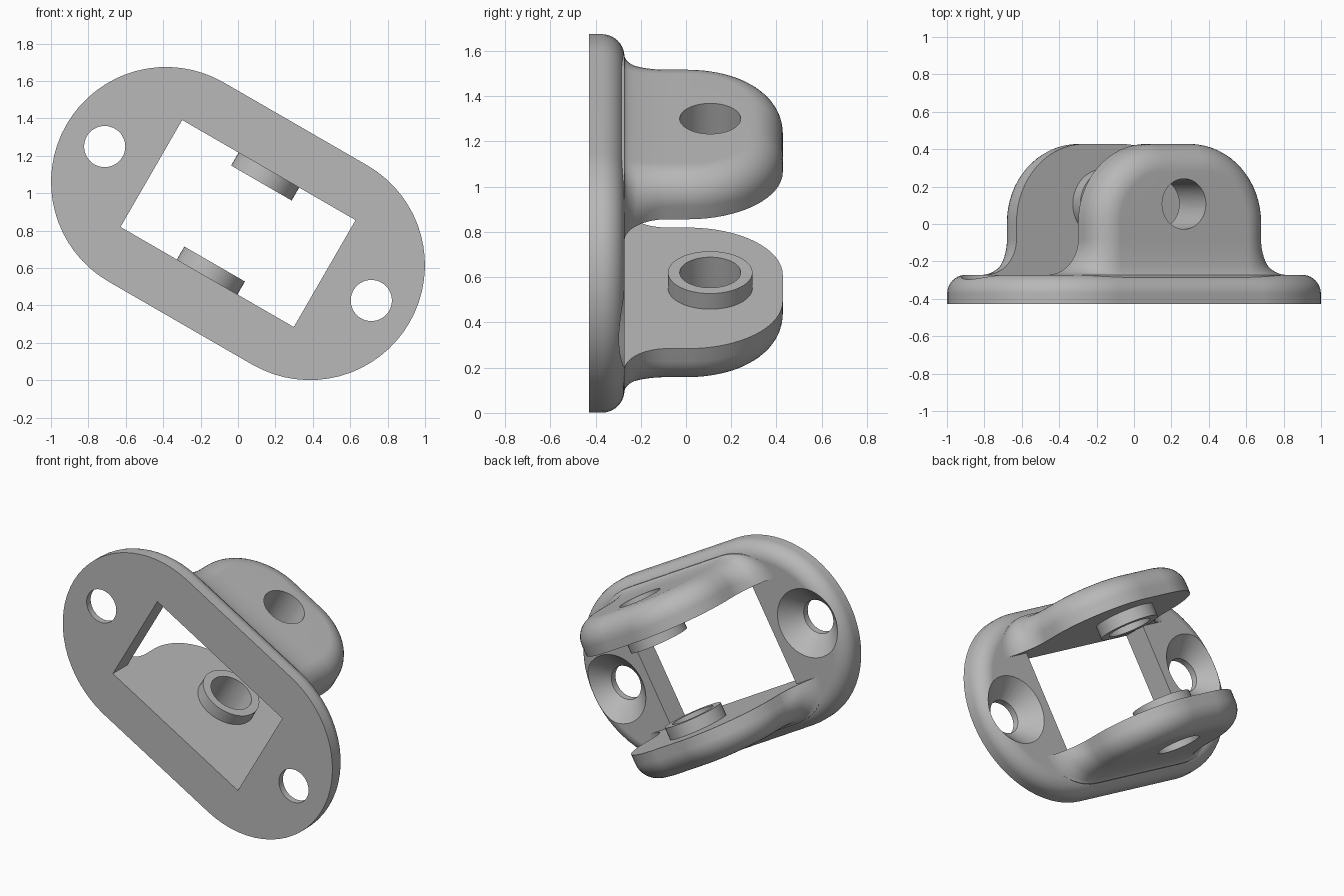
import bpy, bmesh
from math import sin, cos, pi, radians, sqrt
from mathutils import Matrix

cube = bpy.data.objects.get("Cube")
if cube:
    bpy.data.objects.remove(cube, do_unlink=True)

# Local frame: x along the plate, y depth, z across; then tilted about y
TILT = Matrix.Translation((0, 0, 0.8375)) @ Matrix.Rotation(radians(30), 4, 'Y')
FRONT, BACK, TIP = -0.428, -0.272, 0.428
HALF_U, HALF_V, EAR_OUT = 0.535, 0.33, 0.535
PIN_Y, PIN_R, BOSS_R = 0.107, 0.135, 0.187
SCREW_U = 0.823

grey = bpy.data.materials.new("satin_grey")
grey.use_nodes = True
COLOUR = (0.48, 0.48, 0.48, 1)
grey.diffuse_color = COLOUR
grey.node_tree.nodes["Principled BSDF"].inputs["Base Color"].default_value = COLOUR


def make(name, bm, flip=False):
    if flip:
        bm.transform(Matrix.Scale(-1, 4, (0, 0, 1)))
    bmesh.ops.recalc_face_normals(bm, faces=bm.faces)
    bm.transform(TILT)
    mesh = bpy.data.meshes.new(name)
    bm.to_mesh(mesh)
    bm.free()
    mesh.materials.append(grey)
    obj = bpy.data.objects.new(name, mesh)
    bpy.context.collection.objects.link(obj)
    return obj


def select(obj):
    bpy.ops.object.select_all(action='DESELECT')
    obj.select_set(True)
    bpy.context.view_layer.objects.active = obj


def cut(obj, cutter):
    cutter.hide_render = True
    select(obj)
    mod = obj.modifiers.new("cut", 'BOOLEAN')
    mod.operation, mod.solver, mod.object = 'DIFFERENCE', 'EXACT', cutter
    bpy.ops.object.modifier_apply(modifier=mod.name)
    bpy.data.objects.remove(cutter, do_unlink=True)


def smooth(obj):
    select(obj)
    bpy.ops.object.shade_smooth_by_angle(angle=radians(32))
    mod = obj.modifiers.new("even_normals", 'WEIGHTED_NORMAL')
    mod.keep_sharp = True


def loft(bm, rings, closed=False):
    """Skin closed loops of points; cap the ends, or join last to first."""
    vs = [[bm.verts.new(p) for p in ring] for ring in rings]
    n = len(vs[0])
    pairs = list(zip(vs, vs[1:])) + ([(vs[-1], vs[0])] if closed else [])
    for a, b in pairs:
        for i in range(n):
            j = (i + 1) % n
            bm.faces.new((a[i], a[j], b[j], b[i]))
    if not closed:
        bm.faces.new(vs[0])
        bm.faces.new(vs[-1])
    return bm


def circle(r, n=48):
    return [(r * cos(2 * pi * i / n), r * sin(2 * pi * i / n)) for i in range(n)]


def stadium(r, half, n=32):
    pts = []
    for side in (1, -1):
        for i in range(n + 1):
            a = -pi / 2 + pi * i / n
            pts.append((side * (half + r * cos(a)), side * r * sin(a)))
    return pts


# Base plate: stadium with a rounded back edge
R = 0.1
levels = [(0, FRONT)] + [(R * (1 - cos(a)), BACK - R + R * sin(a))
                         for a in [pi / 2 * i / 10 for i in range(11)]]
plate = make("base_plate", loft(bmesh.new(), [
    [(u, y, v) for u, v in stadium(0.615 - d, 0.444)] for d, y in levels]))

# Rectangular opening
bm = bmesh.new()
bmesh.ops.create_cube(bm, size=1)
bm.transform(Matrix.Diagonal((2 * HALF_U, 2, 2 * HALF_V, 1)))
cut(plate, make("opening_cutter", bm))

# Countersunk screw holes
for side in (1, -1):
    steps = [(0.11, -0.6), (0.11, -0.385), (0.225, BACK), (0.265, BACK + 0.04)]
    cut(plate, make("screw_cutter", loft(bmesh.new(), [
        [(side * SCREW_U + u, y, v) for u, v in circle(r)] for r, y in steps])))
smooth(plate)


def ear_profile():
    """Half outline from base to tip: u, y, rim normal, flare amount."""
    flare, corner, n = 0.19, 0.42, 16
    pts = [(HALF_U + flare, BACK - 0.03, 1, 0, flare)]
    for i in range(n + 1):
        a = pi / 2 * i / n
        u = HALF_U + flare * (1 - sin(a))
        pts.append((u, BACK + flare * (1 - cos(a)), 1, 0, u - HALF_U))
    for i in range(n + 1):
        a = pi / 2 * i / n
        pts.append((HALF_U - corner * (1 - cos(a)), TIP - corner * (1 - sin(a)),
                    cos(a), sin(a), 0))
    return pts


def ear_section(u, y, nu, ny, f, side, n=10):
    """Points across the rim, from the inner face round to the outer face."""
    outer, rim = EAR_OUT + 0.15 * f, 0.14 + f
    depth = min(rim, outer - HALF_V - 0.005)
    pts = [(side * u, y, HALF_V)]
    for k in range(n + 1):
        a = pi / 2 * k / n
        d = rim * (1 - cos(a))
        pts.append((side * (u - nu * d), y - ny * d, outer - depth * (1 - sin(a))))
    return pts


# Two ears with flared feet, rounded outer rims and raised bosses
for name, flip in (("upper", False), ("lower", True)):
    bm = bmesh.new()
    rings = []
    for p in ear_profile():
        right = ear_section(*p, 1)
        left = ear_section(*p, -1)
        rings.append(right + left[::-1])
    loft_rings = rings
    vs = [[bm.verts.new(p) for p in ring] for ring in loft_rings]
    n = len(vs[0])
    for a, b in zip(vs, vs[1:]):
        for i in range(n):
            j = (i + 1) % n
            bm.faces.new((a[i], a[j], b[j], b[i]))
    bm.faces.new(vs[0])
    tip = vs[-1]
    for i in range(n // 2 - 1):
        bm.faces.new((tip[i], tip[i + 1], tip[n - 2 - i], tip[n - 1 - i]))
    bmesh.ops.remove_doubles(bm, verts=bm.verts, dist=1e-5)
    ear = make(name + "_ear", bm, flip)

    cut(ear, make("pin_cutter", loft(bmesh.new(), [
        [(u, PIN_Y + w, v) for u, w in circle(PIN_R)] for v in (0.1, 0.8)]), flip))
    smooth(ear)

    boss_steps = [(BOSS_R, HALF_V + 0.01), (BOSS_R, 0.25),
                  (PIN_R, 0.25), (PIN_R, HALF_V + 0.01)]
    boss = make(name + "_boss", loft(bmesh.new(), [
        [(u, PIN_Y + w, v) for u, w in circle(r)] for r, v in boss_steps],
        closed=True), flip)
    smooth(boss)
